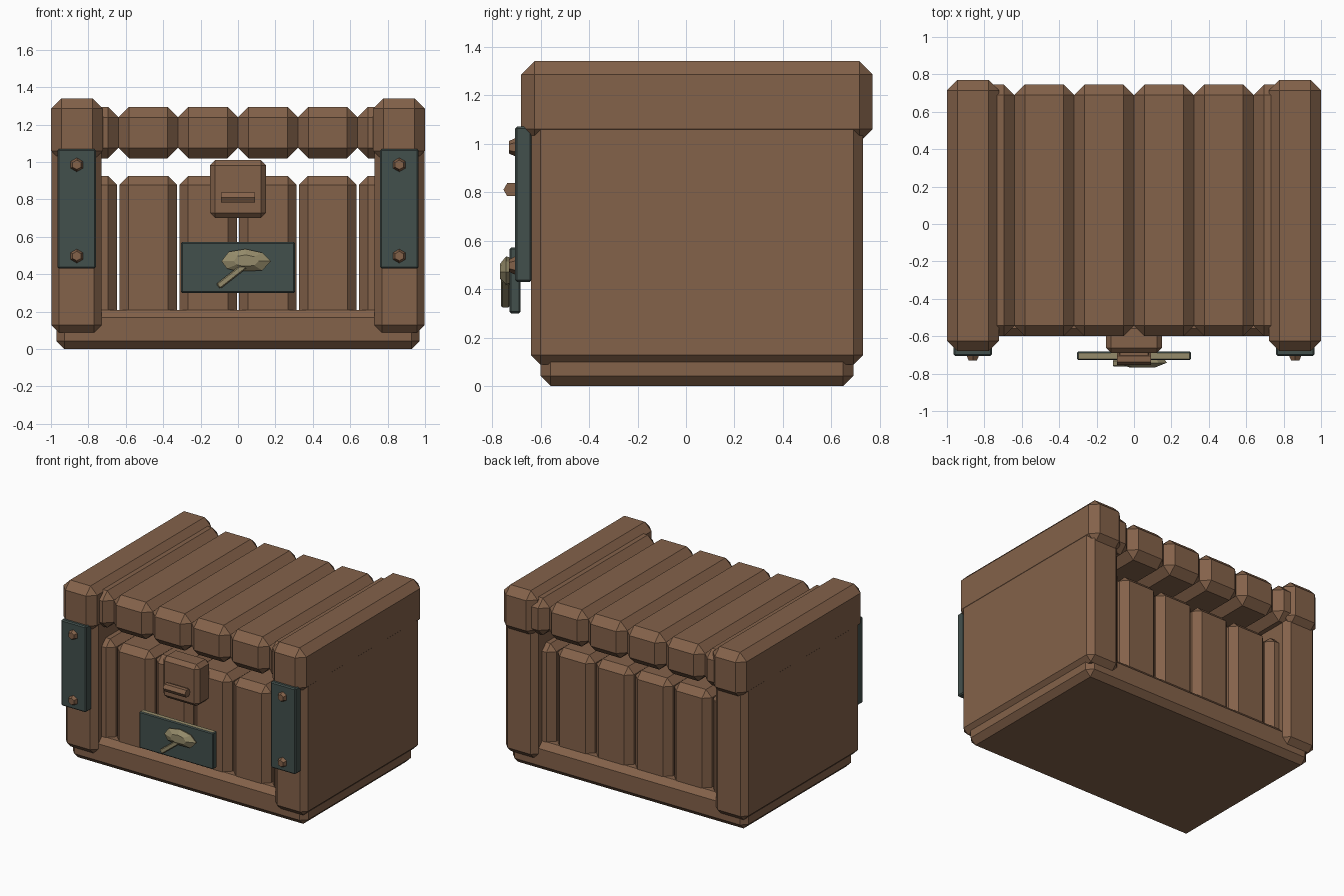
import bpy, bmesh, math
from mathutils import Vector, Matrix

cube = bpy.data.objects.get("Cube")
if cube:
    bpy.data.objects.remove(cube, do_unlink=True)


def material(name, rgb):
    m = bpy.data.materials.new(name)
    m.use_nodes = True
    m.diffuse_color = (*rgb, 1)
    m.node_tree.nodes["Principled BSDF"].inputs["Base Color"].default_value = (*rgb, 1)
    return m


WOOD = material("brown wood", (0.23, 0.122, 0.068))
IRON = material("dark teal iron", (0.055, 0.08, 0.073))
BRASS = material("dull brass", (0.30, 0.26, 0.145))


def finish(name, bm, *mats):
    bmesh.ops.recalc_face_normals(bm, faces=bm.faces[:])
    mesh = bpy.data.meshes.new(name)
    bm.to_mesh(mesh)
    bm.free()
    for m in mats:
        mesh.materials.append(m)
    ob = bpy.data.objects.new(name, mesh)
    bpy.context.scene.collection.objects.link(ob)
    return ob


def block(name, x, y, z, chamfer, *mats):
    """Box between the given ranges, with every edge chamfered."""
    bm = bmesh.new()
    bmesh.ops.create_cube(bm, size=1)
    for v in bm.verts:
        v.co = Vector([(a + b) / 2 + c * (b - a) for (a, b), c in zip((x, y, z), v.co)])
    bmesh.ops.bevel(bm, geom=bm.edges[:], offset=chamfer, segments=1,
                    profile=0.5, affect='EDGES')
    return finish(name, bm, *mats)


def stud(name, centre, radius, length, axis, tip, mat):
    """Six-sided bar or rivet; tip scales the far end."""
    bm = bmesh.new()
    turn = Vector((0, 0, 1)).rotation_difference(Vector(axis)).to_matrix().to_4x4()
    bmesh.ops.create_cone(bm, cap_ends=True, segments=6, radius1=radius,
                          radius2=radius * tip, depth=length,
                          matrix=Matrix.Translation(centre) @ turn)
    return finish(name, bm, mat)


# Base slab
block("base", (-0.97, 0.97), (-0.60, 0.69), (0, 0.21), 0.042, WOOD)

# Upright body planks and lid planks
for i in range(6):
    c = (i - 2.5) * 0.32
    block(f"body_plank_{i + 1}", (c - 0.154, c + 0.154), (-0.56, 0.65), (0.12, 0.925), 0.048, WOOD)
    block(f"lid_plank_{i + 1}", (c - 0.16, c + 0.16), (-0.60, 0.745), (1.02, 1.295), 0.056, WOOD)

# Ends: wall, lid beam, iron strap and rivets
for side, s in (("left", 1), ("right", -1)):
    def span(a, b):
        return tuple(sorted((s * a, s * b)))
    block(f"end_wall_{side}", span(0.73, 0.998), (-0.64, 0.73), (0.088, 1.12), 0.04, WOOD)
    block(f"lid_beam_{side}", span(0.722, 1.0), (-0.68, 0.77), (1.005, 1.34), 0.055, WOOD)
    block(f"strap_{side}", span(0.76, 0.965), (-0.705, -0.635), (0.43, 1.07), 0.008, IRON)
    for where, z in (("upper", 0.985), ("lower", 0.497)):
        stud(f"rivet_{where}_{side}", (s * 0.862, -0.713, z), 0.042, 0.036, (0, -1, 0), 0.6, WOOD)

# Hasp with its crossbar
block("hasp", (-0.15, 0.15), (-0.69, -0.53), (0.70, 1.01), 0.028, WOOD)
stud("hasp_bar", (0, -0.722, 0.81), 0.031, 0.18, (1, 0, 0), 1, WOOD)
block("hasp_bar_mount", (-0.08, 0.08), (-0.72, -0.68), (0.79, 0.83), 0.005, WOOD)

# Lock plate, with a brass upper edge
plate = block("lock_plate", (-0.305, 0.305), (-0.728, -0.682), (0.30, 0.572), 0.007, IRON, BRASS)
for p in plate.data.polygons:
    p.material_index = 1 if p.normal.z > 0.9 else 0

# Brass ornament: faceted lump
outline = [(-0.088, 0.47), (-0.05, 0.52), (0.04, 0.535), (0.13, 0.515),
           (0.176, 0.47), (0.13, 0.42), (0.0, 0.415), (-0.06, 0.43)]
bm = bmesh.new()
rings = []
for y, k in ((-0.722, 0.9), (-0.742, 1.0), (-0.768, 0.5)):
    rings.append([bm.verts.new((0.044 + (x - 0.044) * k, y, 0.472 + (z - 0.472) * k))
                  for x, z in outline])
for a, b in zip(rings, rings[1:]):
    for i in range(len(outline)):
        j = (i + 1) % len(outline)
        bm.faces.new((a[i], a[j], b[j], b[i]))
bm.faces.new(rings[0])
bm.faces.new(rings[-1])
finish("ornament", bm, BRASS)

# Slanted handle of the ornament
handle = block("ornament_handle", (-0.09, 0.09), (-0.018, 0.018), (-0.017, 0.017), 0.006, BRASS)
handle.matrix_world = Matrix.Translation((-0.035, -0.745, 0.39)) @ Matrix.Rotation(math.radians(-38), 4, 'Y')
